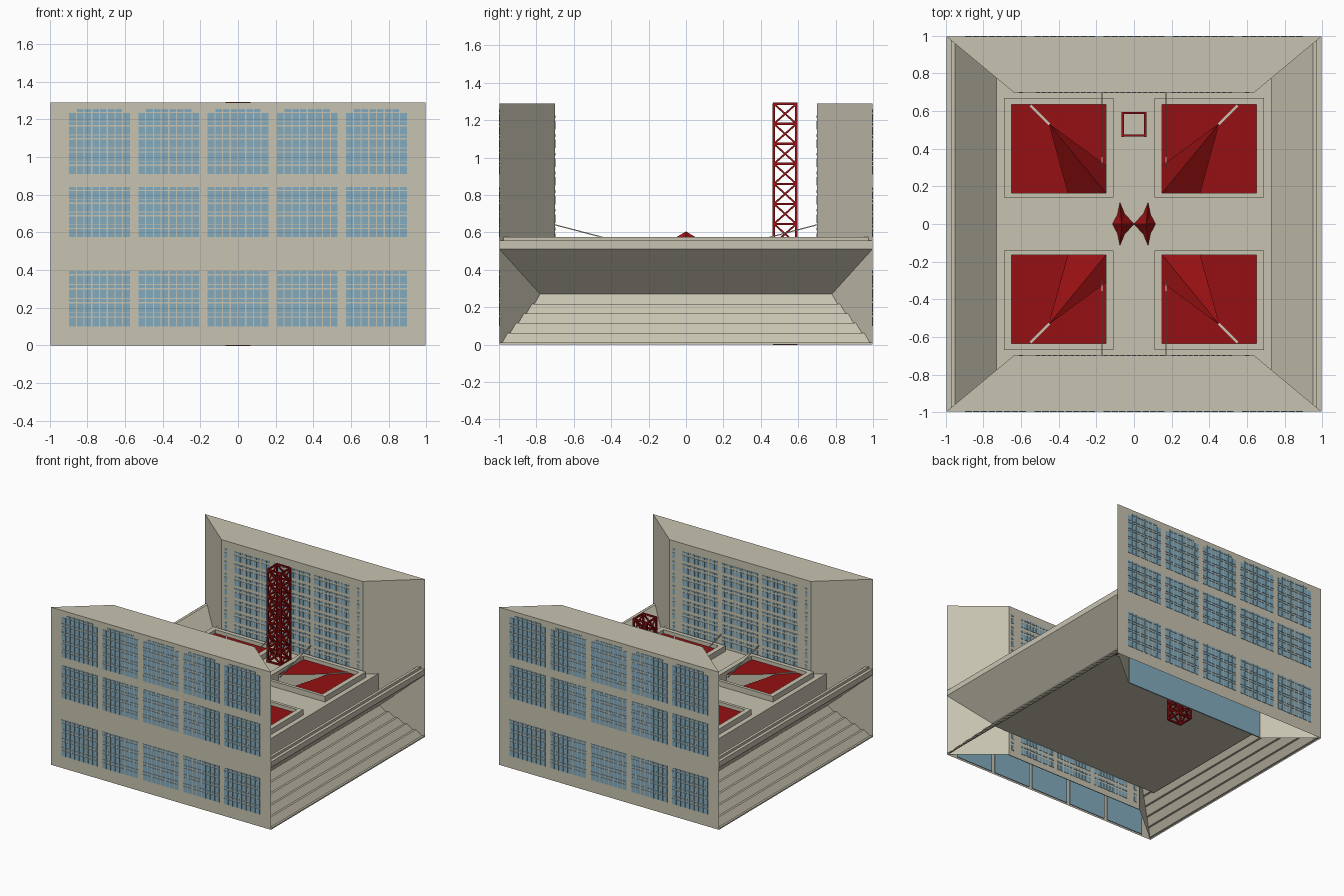
import bpy, bmesh
from mathutils import Vector, Matrix

cube = bpy.data.objects.get("Cube")
if cube:
    bpy.data.objects.remove(cube, do_unlink=True)

H, OUT, IN_X, IN_Y = 1.29, 0.997, 0.64, 0.7
SIDES = (-1, 1)
QUADS = [(sx, sy) for sx in SIDES for sy in SIDES]


def material(name, rgb):
    m = bpy.data.materials.new(name)
    m.use_nodes = True
    col = (*rgb, 1)
    m.diffuse_color = col
    m.node_tree.nodes["Principled BSDF"].inputs["Base Color"].default_value = col
    return m


concrete = material("concrete", (0.58, 0.55, 0.44))
glass = material("blue_glass", (0.23, 0.41, 0.52))
red = material("dark_red", (0.3, 0.005, 0.006))


def finish(bm, name, mat):
    me = bpy.data.meshes.new(name)
    bm.to_mesh(me)
    bm.free()
    ob = bpy.data.objects.new(name, me)
    me.materials.append(mat)
    bpy.context.scene.collection.objects.link(ob)
    return ob


def face(bm, pts, flip=False):
    vs = [bm.verts.new(p) for p in pts]
    bm.faces.new(vs[::-1] if flip else vs)


def box(bm, x0, x1, y0, y1, z0, z1):
    mid = Vector(((x0 + x1) / 2, (y0 + y1) / 2, (z0 + z1) / 2))
    size = (abs(x1 - x0), abs(y1 - y0), z1 - z0, 1)
    bmesh.ops.create_cube(bm, size=1, matrix=Matrix.Translation(mid) @ Matrix.Diagonal(size))


def beam(bm, a, b, w):
    a, b = Vector(a), Vector(b)
    d = b - a
    rot = d.to_track_quat('Z', 'Y').to_matrix().to_4x4()
    bmesh.ops.create_cube(bm, size=1, matrix=Matrix.Translation((a + b) / 2) @ rot
                          @ Matrix.Diagonal((w, w, d.length, 1)))


# Front and back slabs: splayed plan, open underneath
for s, label in ((1, "front"), (-1, "back")):
    bm = bmesh.new()
    plan = [(-OUT * s, -OUT * s), (OUT * s, -OUT * s), (IN_X * s, -IN_Y * s), (-IN_X * s, -IN_Y * s)]
    for i, a in enumerate(plan):
        b = plan[(i + 1) % 4]
        face(bm, [(*a, 0), (*b, 0), (*b, H), (*a, H)])
    face(bm, [(*p, H) for p in plan])
    finish(bm, label + "_slab", concrete)

    # Outer windows: five bays in three bands, rows of tall and thin panes
    bm = bmesh.new()
    for bay in range(-2, 3):
        for z0, z1 in ((0.1, 0.4), (0.575, 0.845), (0.91, 1.26)):
            n = round((z1 - z0) / 0.067)
            step = (z1 - z0) / n
            for r in range(n):
                for c in range(8):
                    x = bay * 0.368 - 0.164 + c * 0.041
                    z = z0 + r * step
                    box(bm, x + 0.003, x + 0.038, -s * 0.994, -s, z, z + step * 0.62)
                    corner = r == n - 1 and c in (0, 7) and z1 > 1
                    if not corner:
                        box(bm, x + 0.003, x + 0.038, -s * 0.994, -s, z + step * 0.72, z + step * 0.94)
    finish(bm, label + "_windows", glass)

    # Glazing behind the outer wall and behind the court wall
    bm = bmesh.new()
    for bay in range(-2, 3):
        box(bm, bay * 0.368 - 0.17, bay * 0.368 + 0.17, -s * 0.985, -s * 0.99, 0.01, 1.27)
    box(bm, -IN_X, IN_X, -s * 0.703, -s * 0.709, 0.002, 1.27)
    finish(bm, label + "_inner_glazing", glass)

    # Court-side windows: ribbons of small panes with single panes at the ends
    bm = bmesh.new()
    columns = [-0.6, 0.6]
    for group in (-1, 0, 1):
        columns += [group * 0.36 + (k - 5) * 0.03 for k in range(11)]
    for r in range(12):
        z = 0.05 + r * 0.1
        for x in columns:
            box(bm, x - 0.011, x + 0.011, -s * 0.697, -s * 0.701, z, z + 0.045)
            box(bm, x - 0.011, x + 0.011, -s * 0.697, -s * 0.701, z + 0.06, z + 0.075)
    finish(bm, label + "_court_windows", glass)

# Side profile: gutter, parapet, sloping soffit and steps
profile = [(0.73, 0.53), (0.73, 0.36), (0.95, 0.575), (0.972, 0.575), (0.972, 0.555),
           (0.997, 0.555), (0.997, 0.51), (0.736, 0.27)]
x, z = profile[-1]
for i in range(5):
    x, z = x + 0.036, z - 0.052
    profile.append((x, z))
    x += 0.016
    profile.append((x, z))
profile.append((0.997, 0))


def splay(x):
    return IN_Y + (x - IN_X) * (OUT - IN_Y) / (OUT - IN_X)


for s, label in ((1, "left"), (-1, "right")):
    bm = bmesh.new()
    for (xa, za), (xb, zb) in zip(profile, profile[1:]):
        ya, yb = splay(xa), splay(xb)
        face(bm, [(s * xa, ya, za), (s * xa, -ya, za), (s * xb, -yb, zb), (s * xb, yb, zb)], s < 0)
    finish(bm, label + "_parapet_and_steps", concrete)

# Roof deck with four openings
bm = bmesh.new()
xs = [-0.73, -0.65, -0.15, 0.15, 0.65, 0.73]
ys = [-0.775, -0.635, -0.165, 0.165, 0.635, 0.775]
for i in range(5):
    for j in range(5):
        if not (i in (1, 3) and j in (1, 3)):
            x0, x1, y0, y1 = xs[i], xs[i + 1], ys[j], ys[j + 1]
            face(bm, [(x0, y0, 0.53), (x1, y0, 0.53), (x1, y1, 0.53), (x0, y1, 0.53)])
finish(bm, "roof_deck", concrete)

# Underside of the floor
bm = bmesh.new()
box(bm, -0.78, 0.78, -IN_Y, IN_Y, 0.195, 0.2)
finish(bm, "floor_underside", concrete)

# Raised kerbs, red court roofs and sunken wells
kerbs, roofs, wells = bmesh.new(), bmesh.new(), bmesh.new()
top, low = 0.545, 0.33
for sx, sy in QUADS:
    for x0, x1, y0, y1 in ((0.11, 0.69, 0.14, 0.165), (0.11, 0.69, 0.635, 0.67),
                           (0.11, 0.15, 0.165, 0.635), (0.65, 0.69, 0.165, 0.635)):
        box(kerbs, sx * x0, sx * x1, sy * y0, sy * y1, 0.52, 0.575)

    def at(x, y, z):
        return (sx * x, sy * y, z)

    flip = sx * sy < 0
    A, P, C, Q = (0.45, 0.53), (0.15, 0.31), (0.15, 0.165), (0.35, 0.165)
    far = (0.65, 0.635)
    face(roofs, [at(*p, top) for p in (P, A, far, (0.15, 0.635))], flip)
    face(roofs, [at(*p, top) for p in (Q, (0.65, 0.165), far, A)], flip)
    face(roofs, [at(*A, top), at(*P, low), at(*C, low)], flip)
    face(roofs, [at(*A, top), at(*C, low), at(*Q, low)], flip)
    face(wells, [at(*A, top), at(*P, top), at(*P, low)], flip)
    face(wells, [at(*P, top), at(*C, top), at(*C, low), at(*P, low)], flip)
    face(wells, [at(*C, top), at(*Q, top), at(*Q, low), at(*C, low)], flip)
    face(wells, [at(*Q, top), at(*A, top), at(*Q, low)], flip)
    # Ridge strip and thin stay
    beam(wells, at(0.55, 0.63, top), at(*A, top), 0.012)
    beam(wells, at(0.17, 0.7, 0.64), at(0.17, 0.3, 0.535), 0.006)
finish(kerbs, "court_kerbs", concrete)
finish(roofs, "court_roofs", red)
finish(wells, "court_wells", concrete)

# Lattice tower
bm = bmesh.new()
r, cy, bays = 0.06, 0.53, 12
ring = [(-r, cy - r), (r, cy - r), (r, cy + r), (-r, cy + r)]
step = (H - 0.006) / bays
for i, a in enumerate(ring):
    b = ring[(i + 1) % 4]
    beam(bm, (*a, 0), (*a, H), 0.013)
    for k in range(bays + 1):
        z = 0.003 + k * step
        beam(bm, (*a, z), (*b, z), 0.012)
        if k < bays:
            beam(bm, (*a, z), (*b, z + step), 0.01)
            beam(bm, (*b, z), (*a, z + step), 0.01)
finish(bm, "lattice_tower", red)

# Pair of small folded canopies at the centre
bm = bmesh.new()
half = [(0.115, 0), (0.088, 0.05), (0.075, 0.115), (0.05, 0.055), (0, 0)]
for sx, sy in QUADS:
    for a, b in zip(half, half[1:]):
        face(bm, [(sx * a[0], sy * a[1], 0.535), (sx * b[0], sy * b[1], 0.535),
                  (sx * 0.065, 0, 0.605)], sx * sy < 0)
finish(bm, "centre_canopies", red)
